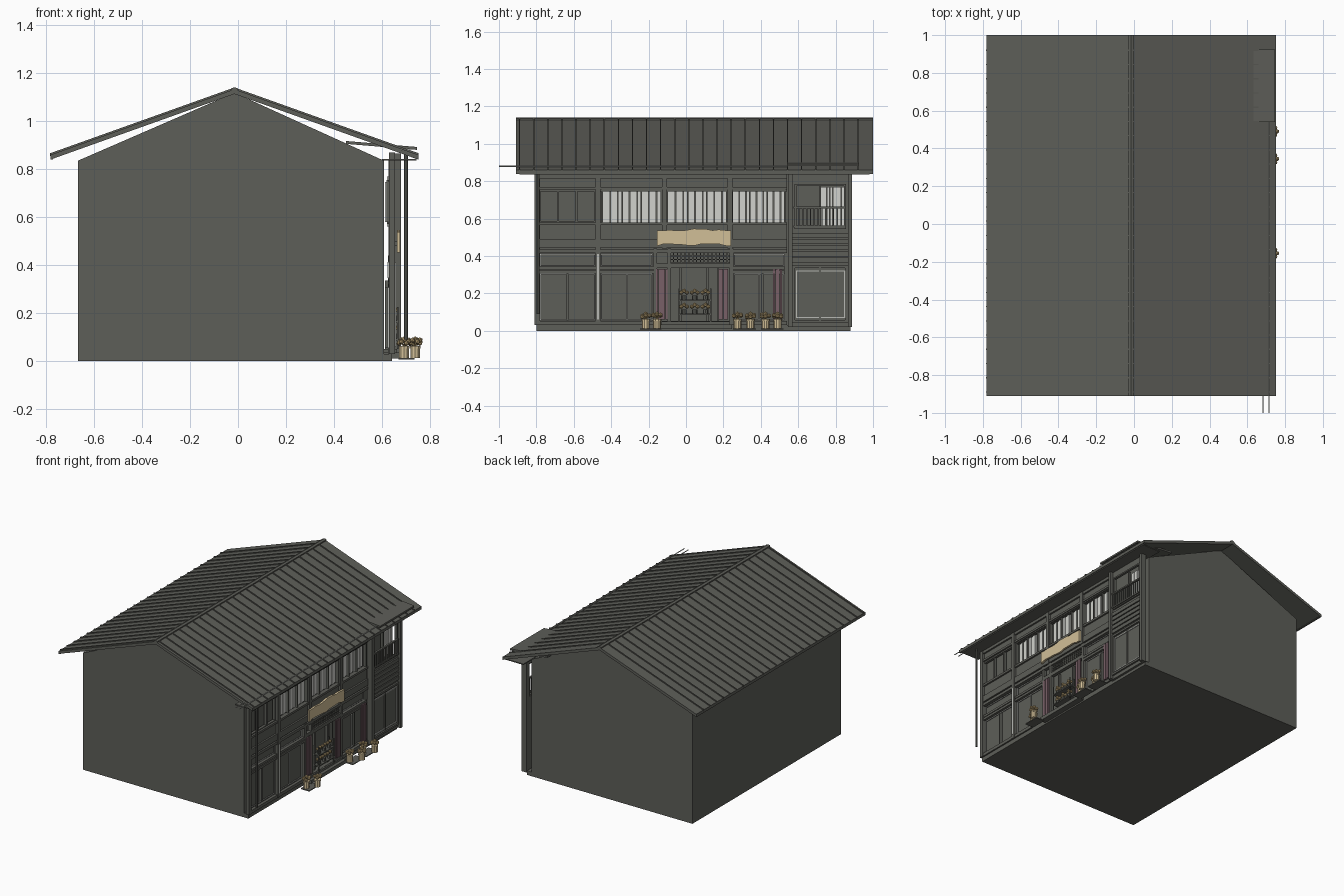
import bpy, bmesh, math, random
from mathutils import Matrix, Vector
random.seed(4)


def material(name, rgb):
    m = bpy.data.materials.new(name)
    m.diffuse_color = (*rgb, 1)
    return m


DARK = material("dark grey timber", (0.110, 0.112, 0.098))
CURTAIN = material("pale curtain", (0.64, 0.65, 0.61))
FRAME = material("light grey frame", (0.48, 0.49, 0.46))
WOOD = material("pale wood", (0.64, 0.52, 0.31))
PLANT = material("golden foliage", (0.50, 0.37, 0.18))
MAROON = material("dusky red cloth", (0.19, 0.115, 0.135))


def finish(name, bm, mat):
    bmesh.ops.recalc_face_normals(bm, faces=bm.faces)
    me = bpy.data.meshes.new(name)
    bm.to_mesh(me)
    bm.free()
    me.materials.append(mat)
    ob = bpy.data.objects.new(name, me)
    bpy.context.collection.objects.link(ob)
    return ob


def boxes(name, mat, items):
    """Each item is (x0, x1, y0, y1, z0, z1)."""
    bm = bmesh.new()
    for x0, x1, y0, y1, z0, z1 in items:
        m = Matrix.Translation(((x0 + x1) / 2, (y0 + y1) / 2, (z0 + z1) / 2))
        bmesh.ops.create_cube(bm, size=1, matrix=m @ Matrix.Diagonal((x1 - x0, y1 - y0, z1 - z0, 1)))
    return finish(name, bm, mat)


def prism(bm, pts, offset):
    f = bm.faces.new([bm.verts.new(p) for p in pts])
    r = bmesh.ops.extrude_face_region(bm, geom=[f])
    bmesh.ops.translate(bm, vec=offset, verts=[v for v in r["geom"] if isinstance(v, bmesh.types.BMVert)])


def outline(x0, x1, y0, y1, z0, z1, t):
    """Four bars around an opening."""
    return [(x0, x1, y0, y1, z0, z0 + t), (x0, x1, y0, y1, z1 - t, z1),
            (x0, x1, y0, y0 + t, z0 + t, z1 - t), (x0, x1, y1 - t, y1, z0 + t, z1 - t)]


def rods(name, mat, items, sides=8):
    """Each item is (start, end, radius)."""
    bm = bmesh.new()
    for a, b, r in items:
        a, b = Vector(a), Vector(b)
        rot = (b - a).to_track_quat('Z', 'Y').to_matrix().to_4x4()
        bmesh.ops.create_cone(bm, cap_ends=True, segments=sides, radius1=r, radius2=r,
                              depth=(b - a).length, matrix=Matrix.Translation((a + b) / 2) @ rot)
    return finish(name, bm, mat)


# House body with gable ends
bm = bmesh.new()
prism(bm, [(x, -0.80, z) for x, z in ((-0.667, 0), (0.608, 0), (0.608, 0.835), (-0.015, 1.118), (-0.667, 0.835))],
      (0, 1.68, 0))
finish("house_body", bm, DARK)
boxes("plinth", DARK, [(0.60, 0.642, -0.80, 0.88, 0, 0.03)])


# Roof: chevron slab, seams and ridge cap
def chevron(bm, y0, y1, up, thick, half=0.767):
    drop = 0.357 * half
    xs, zs = (-0.015 - half, -0.015, -0.015 + half), (1.133 + up - drop, 1.133 + up, 1.133 + up - drop)
    pts = [(x, y0, z) for x, z in zip(xs, zs)] + [(x, y0, z - thick) for x, z in zip(xs[::-1], zs[::-1])]
    prism(bm, pts, (0, y1 - y0, 0))


bm = bmesh.new()
chevron(bm, -0.91, 1.0, 0, 0.020)
finish("roof", bm, DARK)
bm = bmesh.new()
for i in range(25):
    y = 0.92 - i * 0.0754
    chevron(bm, y - 0.003, y + 0.003, 0.007, 0.012, 0.768)
finish("roof_seams", bm, DARK)
bm = bmesh.new()
chevron(bm, -0.91, 1.0, 0.008, 0.012, 0.014)
finish("ridge_cap", bm, DARK)
boxes("eave_boards", DARK, [(-0.782, -0.770, -0.91, 1.0, 0.840, 0.860), (0.740, 0.752, -0.91, 1.0, 0.842, 0.860),
                            (0.60, 0.744, -0.89, 0.98, 0.835, 0.842)])

# Small raised canopy over the end bay, eave rods and downpipe
bm = bmesh.new()
prism(bm, [(0.45, 0.54, 0.917), (0.746, 0.54, 0.892), (0.746, 0.54, 0.880), (0.45, 0.54, 0.905)], (0, 0.385, 0))
finish("bay_canopy", bm, DARK)
rods("eave_rods", FRAME, [((x, -1.0, 0.880), (x, 0.54, 0.880), 0.003) for x in (0.682, 0.714)])
rods("downpipe", DARK, [((0.700, -0.79, 0.09), (0.700, -0.79, 0.87), 0.008)])

# Main facade: posts, beams and wall bands
POSTS = (-0.795, -0.47, -0.115, 0.235)
boxes("facade_posts", DARK, [(0.630, 0.655, y - 0.014, y + 0.014, 0.44 if y > -0.3 else 0.03, 0.87) for y in POSTS]
      + [(0.625, 0.650, y - 0.010, y + 0.010, 0.03, 0.44) for y in (-0.165, -0.09, 0.243)])
boxes("facade_beams", DARK, [(0.630, 0.652, -0.80, 0.54, a, b) for a, b in
                             ((0.03, 0.052), (0.415, 0.435), (0.445, 0.49), (0.565, 0.58), (0.755, 0.77), (0.815, 0.84))])
boxes("facade_walls", DARK, [(0.628, 0.640, -0.80, 0.54, a, b) for a, b in ((0.415, 0.58), (0.745, 0.84))])
boxes("window_rails", DARK, [(0.628, 0.648, a, b, z, z + 0.016) for a, b in ((-0.79, -0.16), (0.24, 0.53))
                             for z in (0.307, 0.328)])

# Upper windows: plain shutters, then pleated curtains
boxes("shutter_frames", DARK, [b for i in range(3) for b in
                               outline(0.618, 0.638, -0.785 + i * 0.1, -0.685 + i * 0.1, 0.58, 0.755, 0.006)])
WINDOWS = ((-0.445, -0.135), (-0.095, 0.215), (0.25, 0.525))
pleats, bars = [], []
for a, b in WINDOWS:
    bars += outline(0.622, 0.646, a - 0.008, b + 0.008, 0.572, 0.755, 0.008)
    for k in range(1, 3):
        y = a + (b - a) * k / 3
        bars.append((0.626, 0.640, y - 0.004, y + 0.004, 0.58, 0.747))
    n, w = 15, (b - a) / 15
    for k in range(n):
        d = 0.004 * (k % 2)
        gap = 0.004 if k % 5 in (1, 3) else 0
        pleats.append((0.613 + d, 0.619 + d, a + k * w, a + (k + 1) * w - gap, 0.58, 0.747))
boxes("upper_curtains", CURTAIN, pleats)
boxes("upper_window_bars", DARK, bars)

# Lower windows with light slim frames
panes = []
for a, b in ((-0.782, -0.487), (-0.454, -0.178), (0.256, 0.526)):
    panes += outline(0.624, 0.630, a, b, 0.054, 0.306, 0.0055)
    panes += outline(0.624, 0.630, a, b, 0.346, 0.412, 0.0055)
    y = (a + b) / 2
    if a > -0.6:
        panes.append((0.624, 0.630, y - 0.003, y + 0.003, 0.06, 0.30))
panes.append((0.650, 0.658, -0.475, -0.465, 0.06, 0.41))
boxes("lower_window_frames", FRAME, panes)
boxes("lower_window_mullions", DARK, [(0.612, 0.634, y - 0.005, y + 0.005, 0.055, 0.307) for y in (-0.634, 0.41)])

# Entrance: lattice transom, cloth hangings and step
boxes("transom_lattice", DARK, [(0.628, 0.640, -0.09 + i * 0.0205, -0.084 + i * 0.0205, 0.36, 0.415) for i in range(17)]
      + [(0.628, 0.640, -0.09, 0.243, z, z + 0.006) for z in (0.36, 0.378, 0.396)]
      + [(0.626, 0.650, -0.165, 0.25, 0.335, 0.36)])
cloth = []
for a, b in ((-0.16, -0.095), (0.175, 0.225), (0.465, 0.52)):
    n = round((b - a) / 0.0125)
    cloth += [(0.645, 0.652 + 0.005 * (k % 2), a + k * 0.0125, a + k * 0.0125 + 0.011, 0.06, 0.33) for k in range(n)]
boxes("cloth_hangings", MAROON, cloth)
boxes("door_jambs", DARK, [(0.612, 0.630, y - 0.005, y + 0.005, 0.03, 0.335) for y in (-0.03, 0.115, 0.17)])
boxes("entrance_step", DARK, [(0.60, 0.685, -0.15, 0.245, 0.010, 0.035), (0.60, 0.662, -0.13, 0.235, 0.035, 0.05)])

# Display shelf and its baskets
boxes("display_shelf", DARK, [(0.625, 0.668, -0.04, 0.135, z, z + 0.008) for z in (0.085, 0.16)]
      + [(x, x + 0.006, y, y + 0.006, 0.05, 0.225) for x in (0.625, 0.662) for y in (-0.04, 0.129)])


def blobs(name, spots, mat):
    bm = bmesh.new()
    for p, r in spots:
        bmesh.ops.create_icosphere(bm, subdivisions=1, radius=r, matrix=Matrix.Translation(p))
    return finish(name, bm, mat)


shelf_spots = [(y, z) for z in (0.093, 0.168) for y in (-0.01, 0.047, 0.104)]
rods("shelf_baskets", DARK, [((0.647, y, z), (0.647, y, z + 0.022), 0.014) for y, z in shelf_spots])
blobs("shelf_plants", [((0.647 + 0.008 * (d == 0), y + d, z + 0.036 + 0.010 * (d == 0)), 0.012)
                       for y, z in shelf_spots for d in (-0.015, 0, 0.015)], PLANT)

# Irregular plank sign
bm = bmesh.new()
top = [(-0.155 + 0.395 * i / 12, 0.540 + random.uniform(-0.006, 0.007)) for i in range(13)]
low = [(y, 0.458 + random.uniform(-0.006, 0.008)) for y, z in reversed(top)]
prism(bm, [(0.662, y, z) for y, z in top + low], (0.014, 0, 0))
finish("plank_sign", bm, WOOD)
boxes("sign_brackets", DARK, [(0.640, 0.662, y, y + 0.02, 0.48, 0.50) for y in (-0.10, 0.17)])

# End bay: projecting posts, clapboards, balcony and panelled lower wall
B0, B1 = 0.545, 0.888
boxes("bay_posts", DARK, [(0.640, 0.680, B0, B0 + 0.024, 0.02, 0.865), (0.640, 0.680, B1 - 0.022, B1, 0.02, 0.865)])
boxes("bay_walls", DARK, [(0.642, 0.658, B0, B1, a, b) for a, b in ((0.02, 0.55), (0.785, 0.84))]
      + [(0.642, 0.658, B0, 0.585, 0.55, 0.785), (0.642, 0.658, 0.85, B1, 0.55, 0.785)])
boxes("bay_clapboards", DARK, [(0.656, 0.668, B0 + 0.02, B1 - 0.02, z, z + 0.026)
                               for z in (0.365, 0.398, 0.431, 0.464, 0.497)])
boxes("bay_window_frame", DARK, outline(0.650, 0.668, 0.58, 0.855, 0.545, 0.785, 0.010)
      + [(0.630, 0.650, 0.712, 0.722, 0.55, 0.78)])
boxes("bay_curtain", CURTAIN, [(0.620, 0.627 + 0.004 * (k % 2), 0.723 + k * 0.0155, 0.737 + k * 0.0155, 0.56, 0.77)
                               for k in range(8)])
boxes("bay_railing", DARK, [(0.662, 0.676, 0.575, 0.855, z, z + 0.010) for z in (0.553, 0.655)]
      + [(0.665, 0.673, 0.58 + i * 0.0205, 0.587 + i * 0.0205, 0.56, 0.66) for i in range(14)])
boxes("bay_panel_border", DARK, outline(0.656, 0.670, 0.57, 0.865, 0.045, 0.350, 0.014)
      + [(0.656, 0.664, 0.712, 0.722, 0.055, 0.34)])
boxes("bay_panel_trim", FRAME, outline(0.656, 0.663, 0.588, 0.85, 0.068, 0.322, 0.0055))

# Potted plants along the front
POTS = [(0.692, -0.215), (0.738, -0.155), (0.692, 0.275), (0.738, 0.345), (0.692, 0.425), (0.738, 0.490)]
rods("flower_pots", WOOD, [((x, y, 0.012), (x, y, 0.060), 0.021) for x, y in POTS], 10)
rods("pot_rims", WOOD, [((x, y, 0.053), (x, y, 0.062), 0.023) for x, y in POTS], 10)
RING = [math.tau * k / 6 for k in range(6)]
rods("pot_stems", PLANT, [((x, y, 0.06), (x + 0.018 * math.cos(a), y + 0.020 * math.sin(a), 0.085), 0.003)
                          for x, y in POTS for a in RING], 5)
blobs("pot_plants", [((x + 0.020 * math.cos(a), y + 0.022 * math.sin(a), 0.080 + random.uniform(-0.008, 0.008)), 0.012)
                     for x, y in POTS for a in RING] + [((x, y, 0.090), 0.013) for x, y in POTS], PLANT)
boxes("pot_trays", DARK, [(0.668, 0.735, a, b, 0.006, 0.012) for a, b in ((-0.245, -0.13), (0.25, 0.375), (0.40, 0.52))])
